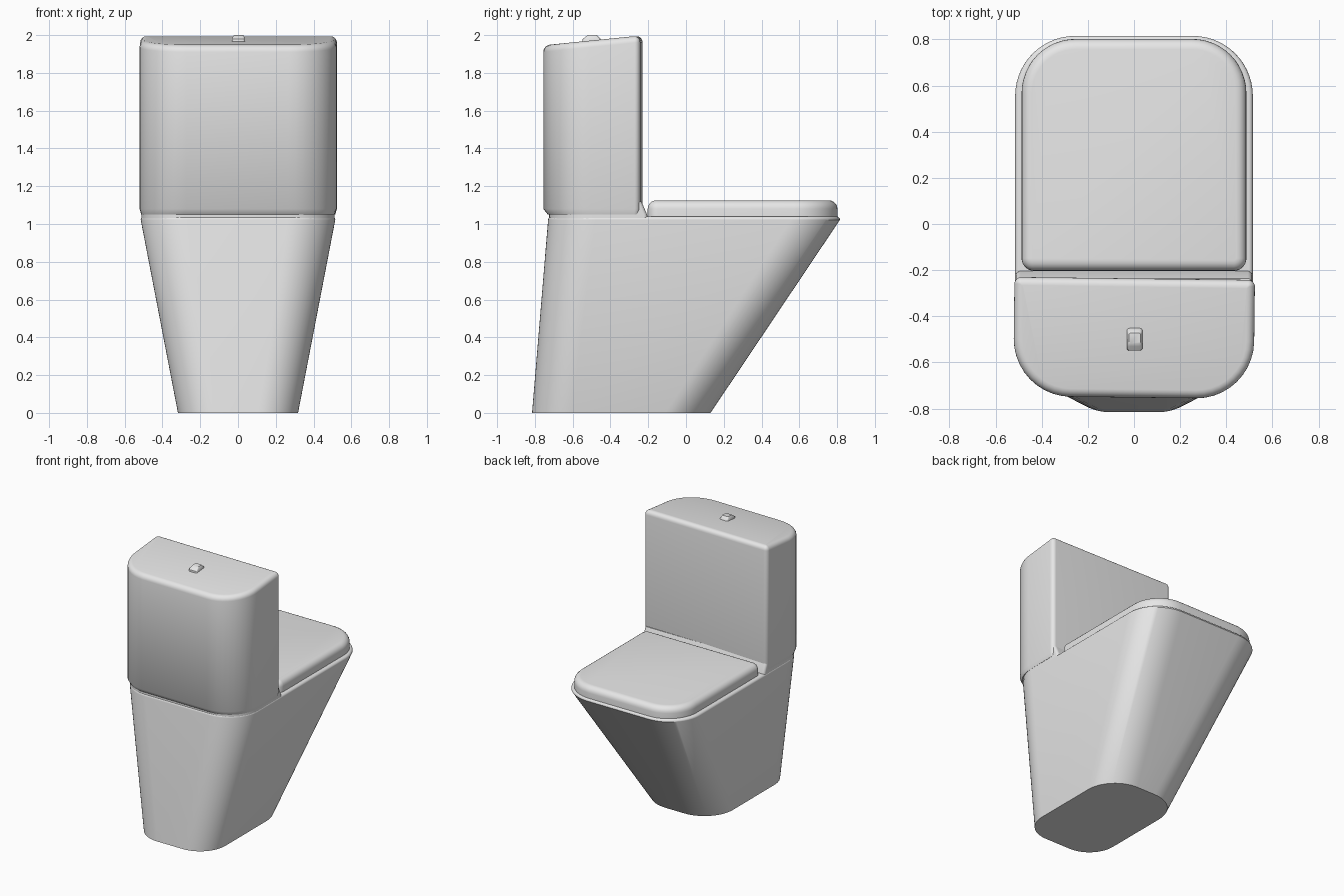
import bpy, bmesh, math

if "Cube" in bpy.data.objects:
    bpy.data.objects.remove(bpy.data.objects["Cube"])

white = bpy.data.materials.new("ceramic grey white")
white.diffuse_color = (0.8, 0.8, 0.8, 1)
white.use_nodes = True
white.node_tree.nodes["Principled BSDF"].inputs["Base Color"].default_value = white.diffuse_color


def outline(hx, y0, y1, r0, r1, n=10):
    """Rounded rectangle; r0 = corner radius at the -y end, r1 at the +y end."""
    pts = []
    for sx, y, sy, r, a0 in ((1, y0, 1, r0, 270), (1, y1, -1, r1, 0),
                             (-1, y1, -1, r1, 90), (-1, y0, 1, r0, 180)):
        for i in range(n + 1):
            a = math.radians(a0 + 90 * i / n)
            pts.append((sx * (hx - r) + r * math.cos(a), y + sy * r + r * math.sin(a)))
    return pts


def loft(name, sections, n=10, slope=None, angle=40):
    """Skin stacked outlines (z, hx, y0, y1, r0, r1); slope(y) tilts the sections above z 1.5."""
    bm = bmesh.new()
    rings = []
    for z, *o in sections:
        rings.append([bm.verts.new((x, y, z + (slope(y) if slope and z > 1.5 else 0)))
                      for x, y in outline(*o, n)])
    for a, b in zip(rings, rings[1:]):
        for i in range(len(a)):
            j = (i + 1) % len(a)
            bm.faces.new((a[i], a[j], b[j], b[i]))
    bm.faces.new(rings[0][::-1])
    bm.faces.new(rings[-1])
    me = bpy.data.meshes.new(name)
    bm.to_mesh(me)
    bm.free()
    ob = bpy.data.objects.new(name, me)
    bpy.context.collection.objects.link(ob)
    me.materials.append(white)
    bpy.context.view_layer.objects.active = ob
    ob.select_set(True)
    bpy.ops.object.shade_smooth_by_angle(angle=math.radians(angle))
    ob.select_set(False)
    return ob


def rounded_top(z, hx, y0, y1, r0, r1, b, steps=5):
    """Sections for a quarter-round edge of radius b ending at height z."""
    out = []
    for i in range(steps + 1):
        a = math.pi / 2 * i / steps
        d = b * (1 - math.cos(a))
        out.append((z - b + b * math.sin(a), hx - d, y0 + d, y1 - d,
                    max(r0 - d, 0.004), max(r1 - d, 0.004)))
    return out


# Pedestal and bowl, flaring upward and forward
loft("bowl_pedestal",
     [(0, 0.318, -0.815, 0.13, 0.21, 0.24)]
     + rounded_top(1.04, 0.515, -0.73, 0.815, 0.25, 0.26, 0.018), n=14)

# Closed lid: round outer corners, clipped corners near the tank
lid_pts = rounded_top(1.125, 0.487, -0.203, 0.802, 0.055, 0.235, 0.045)
loft("lid", [(1.03, 0.487, -0.203, 0.802, 0.055, 0.235)] + lid_pts, n=12)

# Low step joining tank and bowl
loft("tank_foot", [(1.03, 0.512, -0.725, -0.203, 0.24, 0.02),
                   (1.05, 0.512, -0.725, -0.206, 0.24, 0.02),
                   (1.12, 0.512, -0.725, -0.236, 0.24, 0.02)])

# Tank with a sloping top
tank = loft("tank",
            [(1.05, 0.512, -0.728, -0.24, 0.23, 0.03),
             (1.08, 0.521, -0.752, -0.236, 0.25, 0.03)]
            + rounded_top(1.972, 0.521, -0.752, -0.236, 0.25, 0.03, 0.035),
            slope=lambda y: (y + 0.49) * 0.1)
tank.rotation_euler.z = math.radians(-0.7)
tank.location = (0.006, 0, 0)

# Flush button: a small wedge
button = loft("flush_button", [(1.955, 0.034, -0.55, -0.448, 0.012, 0.012),
                               (1.979, 0.034, -0.548, -0.452, 0.012, 0.012),
                               (1.992, 0.03, -0.53, -0.465, 0.01, 0.01),
                               (2.0, 0.025, -0.518, -0.472, 0.008, 0.008)], n=3)
button.location.x = 0.003
